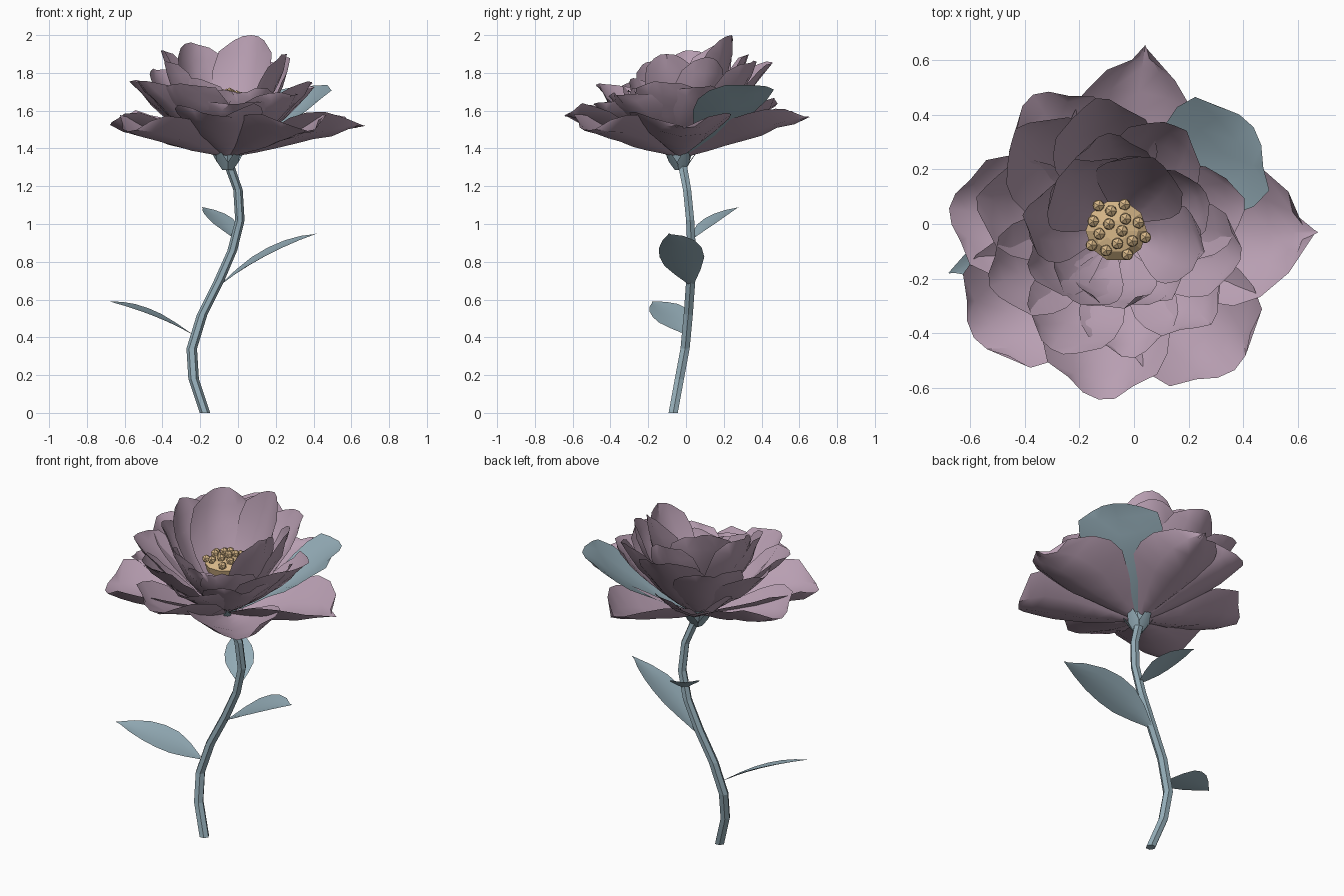
import bpy, bmesh, math, random
from mathutils import Vector, Matrix

if "Cube" in bpy.data.objects:
    bpy.data.objects.remove(bpy.data.objects["Cube"])

random.seed(4)
UP = Vector((0, 0, 1))


def material(name, rgb):
    m = bpy.data.materials.new(name)
    m.diffuse_color = (*rgb, 1)
    m.use_nodes = True
    m.node_tree.nodes["Principled BSDF"].inputs["Base Color"].default_value = m.diffuse_color
    return m


MAUVE = material("dusty mauve", (0.48, 0.345, 0.445))
GREEN = material("blue green", (0.30, 0.42, 0.48))
GOLD = material("pale gold", (0.69, 0.48, 0.25))


def finish(name, bm, mat, angle):
    me = bpy.data.meshes.new(name)
    bm.to_mesh(me)
    bm.free()
    me.materials.append(mat)
    ob = bpy.data.objects.new(name, me)
    bpy.context.collection.objects.link(ob)
    if angle:
        bpy.ops.object.select_all(action='DESELECT')
        ob.select_set(True)
        bpy.context.view_layer.objects.active = ob
        bpy.ops.object.shade_smooth_by_angle(angle=math.radians(angle))
    return ob


def blade(name, base, tip, width, bend, cup, profile, mat, ripple=0.0, roll=0):
    """Curved, cupped sheet from base to tip; bend = (outward, upward) control share."""
    base, tip = Vector(base), Vector(tip)
    d = tip - base
    ctrl = base + Vector((d.x * bend[0], d.y * bend[0], d.z * bend[1]))
    side = Vector((d.x, d.y, 0)).cross(UP).normalized()
    side = Matrix.Rotation(math.radians(roll), 3, d) @ side
    bm = bmesh.new()
    rows, n = [], len(profile) - 1
    for i, w in enumerate(profile):
        t = i / n
        p = base * (1 - t) ** 2 + ctrl * 2 * t * (1 - t) + tip * t * t
        tangent = ((ctrl - base) * (1 - t) + (tip - ctrl) * t).normalized()
        normal = side.cross(tangent).normalized()
        row = []
        for s in (-1, -0.5, 0, 0.5, 1):
            lift = cup * width * w * s * s + random.uniform(-ripple, ripple) * t
            # the last row is pulled back at its corners to round the tip
            back = tangent * (-0.10 * width * s * s if i == n else 0)
            row.append(bm.verts.new(p + side * s * w * width / 2 + normal * lift + back))
        rows.append(row)
    for a, b in zip(rows, rows[1:]):
        for j in range(4):
            bm.faces.new((a[j], a[j + 1], b[j + 1], b[j]))
    return finish(name, bm, mat, 40)


def tube(name, rings, sides, mat, angle):
    """Closed tube through (x, y, z, radius) rings."""
    bm = bmesh.new()
    loops = []
    for x, y, z, r in rings:
        loops.append([bm.verts.new((x + r * math.cos(k * math.tau / sides),
                                    y + r * math.sin(k * math.tau / sides), z))
                      for k in range(sides)])
    for a, b in zip(loops, loops[1:]):
        for k in range(sides):
            m = (k + 1) % sides
            bm.faces.new((a[k], a[m], b[m], b[k]))
    bm.faces.new(loops[0][::-1])
    bm.faces.new(loops[-1])
    return finish(name, bm, mat, angle)


# Stem
tube("stem", [(-.175, -.068, 0, .028), (-.235, -.035, .18, .028), (-.245, -.005, .34, .028),
              (-.19, .012, .52, .028), (-.10, .025, .70, .028), (-.03, .03, .86, .026),
              (.01, .022, 1.02, .025), (0, .006, 1.18, .025), (-.05, -.02, 1.32, .027)],
     6, GREEN, 0)

# Leaves: each rolled a little about its length
LEAF = [.12, .6, .95, 1, .85, .5, .06]
for name, base, tip, w, roll in (("lower_leaf", (-.25, 0, .42), (-.68, -.18, .59), .19, -16),
                                 ("middle_leaf", (-.09, .03, .68), (.42, -.09, .95), .23, 14),
                                 ("upper_leaf", (-.01, .03, .92), (-.19, .28, 1.09), .16, 0)):
    blade(name, base, tip, w, (.45, .68), .06, LEAF, GREEN, roll=roll)

# Calyx: cup and pointed sepals
CX, CY = -.055, -.03
tube("calyx", [(CX, CY, 1.285, .025), (CX, CY, 1.33, .048), (CX, CY, 1.40, .07)], 8, GREEN, 0)
for k in range(5):
    a = math.radians(20 + 72 * k)
    c, s = math.cos(a), math.sin(a)
    blade(f"sepal_{k + 1}", (CX + .025 * c, CY + .025 * s, 1.285),
          (CX + .11 * c, CY + .11 * s, 1.415), .07, (.5, .5), .05, [.5, 1, .6, .04], GREEN)

# Petals: (direction in degrees, tip radius, tip height, width)
PETAL = [.16, .42, .68, .88, 1, 1, .88, .52]
POINTED = [.16, .45, .72, .95, 1, .88, .55, .06]
OUTER = [(0, .73, 1.52, .54), (82, .69, 1.57, .46), (122, .59, 1.63, .42), (172, .63, 1.52, .44),
         (216, .66, 1.48, .48), (263, .62, 1.57, .46), (310, .66, 1.49, .50)]
MIDDLE = [(15, .47, 1.73, .34), (62, .45, 1.86, .34), (100, .49, 1.86, .38), (135, .53, 1.82, .38),
          (166, .53, 1.76, .36), (203, .51, 1.76, .36), (240, .50, 1.74, .36), (277, .46, 1.64, .36),
          (315, .47, 1.69, .36), (347, .46, 1.75, .35)]
INNER = [(24, .36, 1.88, .28), (65, .30, 2.0, .34), (96, .36, 1.90, .30), (130, .31, 1.96, .36),
         (170, .35, 1.92, .30), (205, .36, 1.86, .28), (235, .31, 1.77, .28), (266, .28, 1.71, .30),
         (308, .31, 1.72, .30), (347, .32, 1.90, .29)]


def petal(name, deg, r, z, w, base_r, base_z, bend, cup, profile, mat):
    c, s = math.cos(math.radians(deg)), math.sin(math.radians(deg))
    blade(name, (CX + base_r * c, CY + base_r * s, base_z), (CX + r * c, CY + r * s, z),
          w, bend, cup, profile, mat, .012)


for k, p in enumerate(OUTER):
    petal(f"outer_petal_{k + 1}", *p, .05, 1.36, (.55, .42), .27,
          POINTED if k < 2 else PETAL, MAUVE)
for k, p in enumerate(MIDDLE):
    petal(f"middle_petal_{k + 1}", *p, .05, 1.38, (.60, .38), .20, PETAL, MAUVE)
for k, p in enumerate(INNER):
    petal(f"inner_petal_{k + 1}", *p, .05, 1.40, (.72, .38), .20, PETAL, MAUVE)
petal("green_petal", 38, .62, 1.74, .46, .05, 1.37, (.58, .42), .10,
      [.12, .25, .4, .65, .9, 1, .95, .6], GREEN)

# Golden flower centre: flared column with a domed top
SX, SY = -.065, -.025
tube("flower_centre", [(SX, SY, 1.40, .04), (SX, SY, 1.52, .05), (SX, SY, 1.60, .10),
                       (SX, SY, 1.645, .112), (SX, SY, 1.675, .08), (SX, SY, 1.685, .04)],
     10, GOLD, 0)

# Stamen tips scattered over the dome
bm = bmesh.new()
for k in range(15):
    r = .115 * math.sqrt((k + .5) / 15)
    a = k * 2.39996
    z = 1.70 - 3.2 * r * r
    hit = bmesh.ops.create_icosphere(bm, subdivisions=1, radius=.024)
    bmesh.ops.translate(bm, verts=hit["verts"],
                        vec=(SX + r * math.cos(a), SY + r * math.sin(a), z))
finish("stamen_tips", bm, GOLD, 0)
